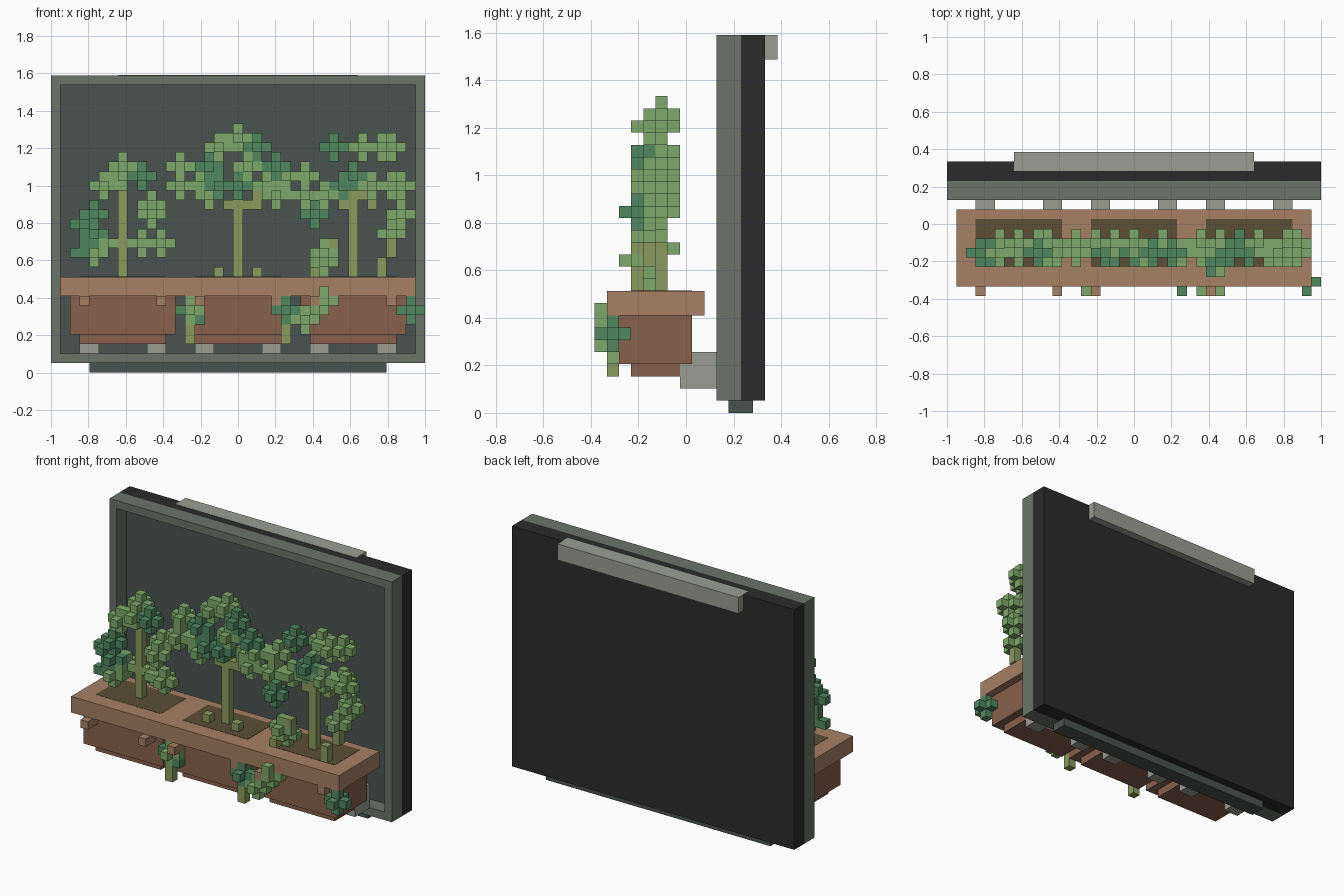
import bpy, bmesh
from mathutils import Vector

if "Cube" in bpy.data.objects:
    bpy.data.objects.remove(bpy.data.objects["Cube"])

U = 2 / 39      # edge of one cube
Y0 = -7.5       # cube index 0 along y starts here


def srgb(r, g, b):
    f = lambda c: (c / 255 / 12.92) if c < 11 else ((c / 255 + 0.055) / 1.055) ** 2.4
    return (f(r), f(g), f(b), 1)


def material(name, *rgb):
    m = bpy.data.materials.new(name)
    m.diffuse_color = srgb(*rgb)
    m.use_nodes = True
    m.node_tree.nodes["Principled BSDF"].inputs["Base Color"].default_value = m.diffuse_color
    return m


BLACK = material("black", 43, 43, 44)
FRAME = material("grey green", 107, 116, 106)
METAL = material("pale grey", 155, 158, 146)
SLATE = material("dark slate", 74, 84, 80)
CLAY = material("light clay", 166, 128, 101)
POT = material("dark clay", 135, 97, 77)
SOIL = material("soil brown", 92, 78, 54)
LEAF = material("light leaf", 125, 169, 107)
DARK = material("dark leaf", 80, 135, 95)
STEM = material("olive stem", 138, 155, 95)


def make(name, bm, mat):
    me = bpy.data.meshes.new(name)
    bm.to_mesh(me)
    bm.free()
    me.materials.append(mat)
    ob = bpy.data.objects.new(name, me)
    bpy.context.collection.objects.link(ob)
    return ob


def boxes(name, mat, *items):
    """Each item is x0, x1, y0, y1, z0, z1 in cube units."""
    bm = bmesh.new()
    for x0, x1, y0, y1, z0, z1 in items:
        v = bmesh.ops.create_cube(bm, size=1)["verts"]
        for p in v:
            p.co = Vector((x1 if p.co.x > 0 else x0,
                           (y1 if p.co.y > 0 else y0) + Y0,
                           z1 if p.co.z > 0 else z0)) * U
    return make(name, bm, mat)


# Wall panel
boxes("back_panel", BLACK, (-19.5, 19.5, 12, 14, 1, 31))
boxes("panel_frame", FRAME,
      (-19.5, 19.5, 10, 12, 30, 31), (-19.5, 19.5, 10, 12, 1, 2),
      (-19.5, -18.5, 10, 12, 2, 30), (18.5, 19.5, 10, 12, 2, 30))
boxes("inner_board", SLATE, (-18.5, 18.5, 11.92, 12.05, 2, 30))
boxes("bottom_rail", SLATE, (-15.5, 15.5, 11, 13, 0, 1))
boxes("hanging_rail", METAL, (-12.5, 12.5, 13, 15, 29, 31.02))

# Planter: rim, three pots, soil, brackets and pegs
boxes("planter_rim", CLAY, (-18.5, 18.5, 1, 9, 8, 10))
brackets, pegs = [], []
for cx, side in ((-12, "left"), (0, "middle"), (12, "right")):
    boxes(side + "_pot", POT, (cx - 5.5, cx + 5.5, 2, 8, 4, 8),
          (cx - 4.5, cx + 4.5, 3, 7, 3, 4))
    boxes(side + "_soil", SOIL, (cx - 4.5, cx + 4.5, 3, 8, 9.9, 10.03))
    for s in (-1, 1):
        a, b = sorted((cx + s * 2.5, cx + s * 4.5))
        brackets.append((a, b, 7, 10, 2, 5))
        a, b = sorted((cx + s * 3.5, cx + s * 4.5))
        pegs.append((a, b, 1 if cx * s >= 0 and s > 0 else 0, 2, 7, 8))
boxes("wall_brackets", METAL, *brackets)
boxes("front_pegs", CLAY, *pegs)

# Plants as cubes on the grid: cells[(x, y, z)] = material
cells = {}


def stem(x, y, z0, z1, mat=STEM):
    for z in range(z0, z1 + 1):
        cells.setdefault((x, y, z), mat)


def clumps(mat, *centres):
    """A clump is a cube with one cube on each of its six sides."""
    for x, y, z in centres:
        for d in ((0, 0, 0), (1, 0, 0), (-1, 0, 0), (0, 1, 0),
                  (0, -1, 0), (0, 0, 1), (0, 0, -1)):
            cells.setdefault((x + d[0], y + d[1], z + d[2]), mat)


# Trunks, forks and sprouts
for x, top in ((-12, 18), (0, 18), (12, 18)):
    stem(x, 5, 10, top)
for x, y, z0, z1 in ((-1, 5, 17, 17), (1, 5, 17, 17), (2, 5, 17, 18),
                     (11, 5, 17, 17), (14, 5, 17, 17), (13, 5, 18, 18),
                     (-2, 4, 10, 10), (2, 4, 10, 10), (15, 3, 10, 11),
                     (16, 4, 12, 13), (8, 3, 10, 10), (10, 3, 13, 13)):
    stem(x, y, z0, z1)

# Left tree crown
clumps(DARK, (-10, 4, 20), (-15, 4, 16), (-16, 4, 15), (-15, 4, 14))
stem(-17, 4, 12, 12, DARK)
stem(-16, 4, 12, 13, DARK)
clumps(LEAF, (-12, 5, 21), (-14, 4, 19), (-12, 4, 20), (-9, 5, 17),
       (-9, 4, 16), (-8, 4, 13), (-10, 5, 13), (-14, 5, 13), (-15, 4, 12))

# Middle tree crown
clumps(DARK, (2, 4, 23), (4, 4, 21), (-3, 4, 21), (-2, 4, 19), (0, 4, 19))
clumps(LEAF, (0, 5, 24), (-2, 5, 23), (1, 4, 21), (-6, 5, 21), (-6, 4, 19),
       (-4, 5, 19), (3, 5, 19), (4, 4, 18), (-3, 4, 18), (5, 4, 20),
       (7, 5, 20), (7, 4, 18), (9, 5, 18))

# Right tree crown and low bushes
clumps(DARK, (10, 4, 23), (12, 4, 20), (11, 5, 19), (8, 3, 16))
clumps(LEAF, (13, 5, 23), (15, 4, 23), (16, 5, 23), (14, 4, 19),
       (16, 5, 19), (17, 4, 19), (17, 5, 16), (16, 4, 14), (9, 3, 12),
       (9, 4, 11))
stem(12, 5, 21, 21, LEAF)

# Trailing shoots over the front
stem(-5, 1, 3, 4)
stem(5, 1, 3, 4)
stem(-6, 1, 6, 6, DARK)
clumps(DARK, (5, 1, 6), (18, 1, 6))
stem(-4, 1, 5, 5, DARK)
clumps(LEAF, (-5, 1, 6), (7, 1, 5), (9, 0 + 1, 7), (8, 1, 6))
stem(9, 0, 8, 8, LEAF)


def cube_skin(name, mat):
    """Outer faces only of all cubes that share one material."""
    bm = bmesh.new()
    for (x, y, z), m in cells.items():
        if m is not mat:
            continue
        for ax in range(3):
            for s in (-1, 1):
                n = [x, y, z]
                n[ax] += s
                if tuple(n) in cells:
                    continue
                c = Vector((x, y + 0.5 + Y0, z + 0.5))
                d, e, f = Vector(), Vector(), Vector()
                d[ax], e[(ax + 1) % 3], f[(ax + 2) % 3] = s / 2, s / 2, 0.5
                quad = (c + d - e - f, c + d + e - f, c + d + e + f, c + d - e + f)
                bm.faces.new([bm.verts.new(p * U) for p in quad])
    bmesh.ops.remove_doubles(bm, verts=bm.verts, dist=1e-4)
    make(name, bm, mat)


cube_skin("light_leaves", LEAF)
cube_skin("dark_leaves", DARK)
cube_skin("stems", STEM)
